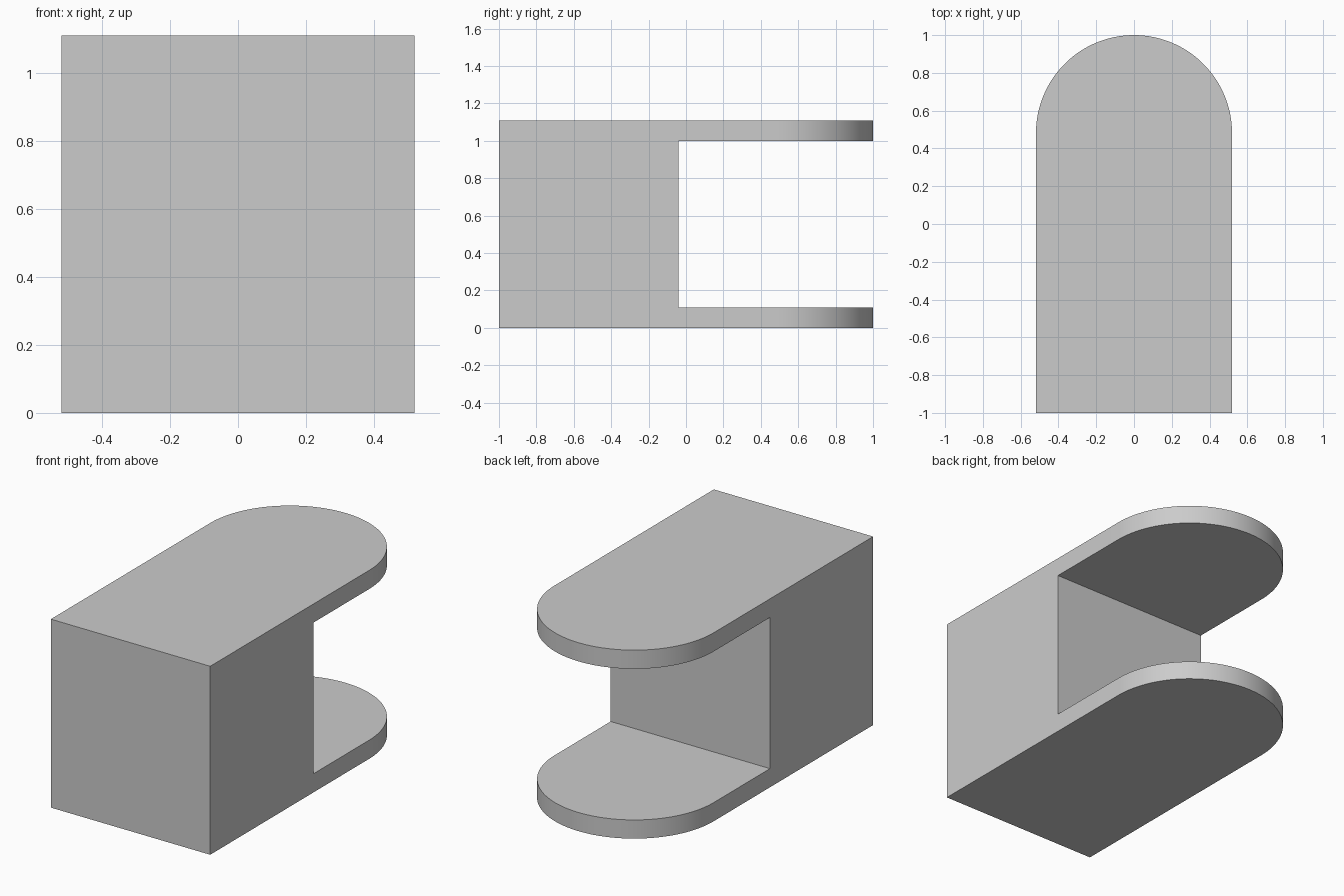
import bpy
import bmesh
from math import cos, sin, pi, radians

HALF_W = 0.519          # half width, also the radius of the rounded ends
HEIGHT = 1.11
PLATE = 0.11            # thickness of each arm
BLOCK_BACK = -0.04      # rear face of the solid block
ARC_STEPS = 64

old = bpy.data.objects.get("Cube")
if old:
    bpy.data.objects.remove(old, do_unlink=True)

# Plain grey material
grey = bpy.data.materials.new("plain grey")
grey.use_nodes = True
colour = (0.6, 0.6, 0.6, 1)
grey.diffuse_color = colour
grey.node_tree.nodes["Principled BSDF"].inputs["Base Color"].default_value = colour


def extruded(name, outline, bottom, top):
    """Solid prism from a flat outline in x and y."""
    bm = bmesh.new()
    base = bm.faces.new([bm.verts.new((x, y, bottom)) for x, y in outline])
    result = bmesh.ops.extrude_face_region(bm, geom=[base])
    verts = [v for v in result["geom"] if isinstance(v, bmesh.types.BMVert)]
    bmesh.ops.translate(bm, verts=verts, vec=(0, 0, top - bottom))
    bmesh.ops.recalc_face_normals(bm, faces=bm.faces)
    mesh = bpy.data.meshes.new(name)
    bm.to_mesh(mesh)
    bm.free()
    obj = bpy.data.objects.new(name, mesh)
    bpy.context.collection.objects.link(obj)
    mesh.materials.append(grey)
    return obj


# Full-height body: square front, half-round back
centre_y = 1 - HALF_W
arc = [(HALF_W * cos(pi * i / ARC_STEPS), centre_y + HALF_W * sin(pi * i / ARC_STEPS))
       for i in range(ARC_STEPS + 1)]
body = extruded("clevis_bracket", [(-HALF_W, -1), (HALF_W, -1)] + arc, 0, HEIGHT)

# Slot that leaves an upper and a lower arm
slot = extruded("slot_cutter", [(-1, BLOCK_BACK), (1, BLOCK_BACK), (1, 2), (-1, 2)],
                PLATE, HEIGHT - PLATE)
slot.hide_render = True
cut = body.modifiers.new("slot", "BOOLEAN")
cut.operation = "DIFFERENCE"
cut.solver = "EXACT"
cut.object = slot

bpy.ops.object.select_all(action="DESELECT")
bpy.context.view_layer.objects.active = body
body.select_set(True)
bpy.ops.object.modifier_apply(modifier=cut.name)
bpy.data.objects.remove(slot, do_unlink=True)
bpy.ops.object.shade_smooth_by_angle(angle=radians(30))
